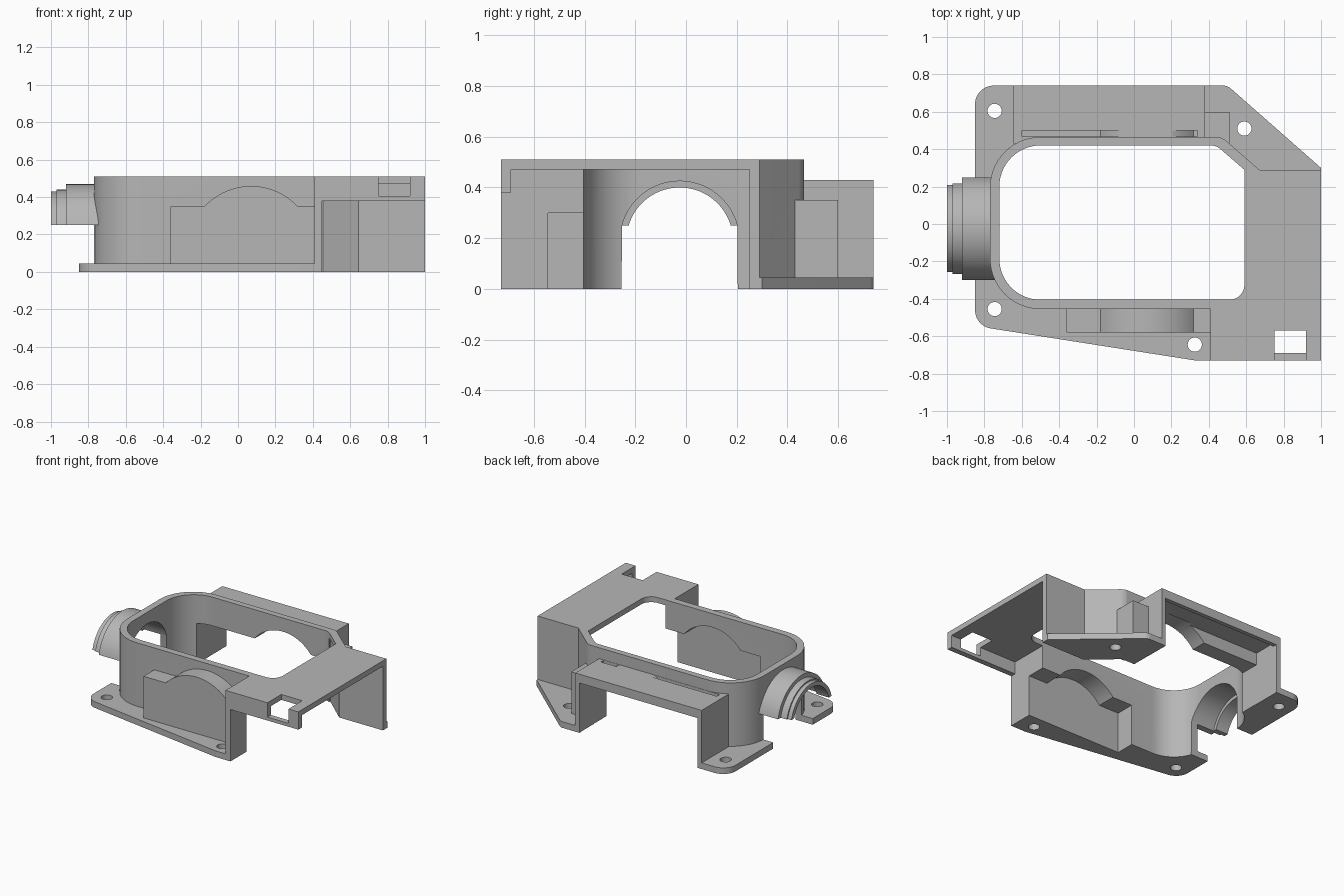
import bpy, bmesh, math
from mathutils import Vector

if "Cube" in bpy.data.objects:
    bpy.data.objects.remove(bpy.data.objects["Cube"])

grey = bpy.data.materials.new("housing_grey")
grey.diffuse_color = (0.47, 0.47, 0.47, 1)
grey.use_nodes = True
grey.node_tree.nodes["Principled BSDF"].inputs["Base Color"].default_value = grey.diffuse_color


def rounded(corners, n=14):
    """Polygon from (x, y, radius) corners."""
    pts = []
    for i, (x, y, r) in enumerate(corners):
        p = Vector((x, y))
        if r == 0:
            pts.append((x, y))
            continue
        u = (Vector(corners[i - 1][:2]) - p).normalized()
        v = (Vector(corners[(i + 1) % len(corners)][:2]) - p).normalized()
        half = u.angle(v) / 2
        c = p + (u + v).normalized() * (r / math.sin(half))
        s, e = p + u * (r / math.tan(half)) - c, p + v * (r / math.tan(half)) - c
        a0 = math.atan2(s.y, s.x)
        d = (math.atan2(e.y, e.x) - a0 + math.pi) % (2 * math.pi) - math.pi
        pts += [(c.x + r * math.cos(a0 + d * k / n), c.y + r * math.sin(a0 + d * k / n))
                for k in range(n + 1)]
    return pts


def arch(cx, cz, r, z_from, n=32):
    """Arc over the top, right to left, starting and ending at height z_from."""
    a = math.asin((z_from - cz) / r)
    return [(cx + r * math.cos(a + (math.pi - 2 * a) * k / n),
             cz + r * math.sin(a + (math.pi - 2 * a) * k / n)) for k in range(n + 1)]


def rect(x0, x1, y0, y1):
    return [(x0, y0), (x1, y0), (x1, y1), (x0, y1)]


def prism(name, pts, lo, hi, axis="z"):
    """Extrude a 2D profile along an axis."""
    place = {"z": lambda a, b, c: (a, b, c),
             "y": lambda a, b, c: (a, c, b),
             "x": lambda a, b, c: (c, a, b)}[axis]
    bm = bmesh.new()
    low = [bm.verts.new(place(a, b, lo)) for a, b in pts]
    top = [bm.verts.new(place(a, b, hi)) for a, b in pts]
    bm.faces.new(low)
    bm.faces.new(top)
    for i in range(len(pts)):
        j = (i + 1) % len(pts)
        bm.faces.new((low[i], low[j], top[j], top[i]))
    bmesh.ops.recalc_face_normals(bm, faces=bm.faces)
    me = bpy.data.meshes.new(name)
    bm.to_mesh(me)
    bm.free()
    me.materials.append(grey)
    ob = bpy.data.objects.new(name, me)
    bpy.context.collection.objects.link(ob)
    return ob


def combine(target, parts, operation):
    bpy.context.view_layer.objects.active = target
    for part in parts:
        mod = target.modifiers.new("bool", "BOOLEAN")
        mod.operation, mod.solver, mod.object = operation, "EXACT", part
        bpy.ops.object.modifier_apply(modifier=mod.name)
        bpy.data.objects.remove(part)


PIPE_Y, PIPE_Z = -0.025, 0.19      # pipe collar axis
ARCH_X, ARCH_Z = 0.07, 0.12        # bearing arch centre


def bearing(x0, x1, base, shoulder, r):
    return [(x0, base), (x1, base), (x1, shoulder)] + \
        arch(ARCH_X, ARCH_Z, r, shoulder) + [(x0, shoulder)]


# main rounded frame
housing = prism("housing", rounded([(-0.77, -0.455, 0.27), (0.45, -0.455, 0),
                                    (0.45, 0.465, 0), (-0.77, 0.465, 0.27)]), 0, 0.51)

solids = [
    # side compartment with slanted back corner
    prism("side_compartment", rounded([(0.41, -0.73, 0), (1, -0.73, 0), (1, 0.29, 0),
                                       (0.67, 0.29, 0), (0.47, 0.465, 0.08), (0.41, 0.465, 0)]), 0, 0.51),
    # mounting flange
    prism("flange", rounded([(-0.85, 0.74, 0.1), (0.5, 0.74, 0.06), (1, 0.30, 0), (1, 0.27, 0),
                             (0.6, 0.27, 0), (0.412, -0.6, 0), (0.412, -0.73, 0),
                             (0.33, -0.73, 0.1), (-0.85, -0.545, 0.1)]), 0, 0.045),
    # front bearing boss, back box and small corner block
    prism("front_boss", bearing(-0.36, 0.42, 0, 0.35, 0.339), -0.58, -0.43, "y"),
    prism("back_box", rect(-0.645, 0.38, 0.43, 0.74), 0, 0.43),
    prism("corner_block", rect(0.37, 0.51, 0.42, 0.6), 0, 0.35),
]
# stepped half-pipe collar
for r, x0 in ((0.28, -0.92), (0.25, -0.97), (0.24, -1.0)):
    solids.append(prism("collar", arch(PIPE_Y, PIPE_Z, r, 0.25), x0, -0.71, "x"))
combine(housing, solids, "UNION")

cuts = [
    # top opening
    prism("opening", rounded([(-0.72, -0.405, 0.22), (0.59, -0.405, 0.08), (0.59, 0.29, 0),
                              (0.44, 0.42, 0.08), (-0.72, 0.42, 0.22)]), -0.1, 0.7),
    # hollow of the side compartment, open to the right
    prism("side_hollow", [(0.45, -0.69), (1.1, -0.69), (1.1, 0.25), (0.645, 0.25),
                          (0.455, 0.42), (0.45, 0.42)], -0.1, 0.47),
    prism("front_window", rect(0.45, 1.1, -0.1, 0.38), -0.8, -0.66, "y"),
    prism("latch_hole", rect(0.75, 0.92, -0.8, -0.57), 0.405, 0.7),
    # bearing pockets front and back
    prism("front_pocket", bearing(-0.32, 0.47, -0.1, 0.30, 0.29), -0.545, -0.36, "y"),
    prism("back_pocket", bearing(-0.61, 0.35, -0.1, 0.30, 0.29), 0.36, 0.56, "y"),
    # back box hollow, open behind under a shallow skirt
    prism("back_hollow", rect(-0.612, 0.348, 0.535, 0.71), -0.1, 0.39),
    prism("back_window", rect(-0.611, 0.347, -0.1, 0.365), 0.65, 0.8, "y"),
    # groove in the lid following the bearing arch
    prism("groove", [(0.34, 0.35), (0.34, 0.6), (-0.6, 0.6), (-0.6, 0.35)] +
          arch(ARCH_X, ARCH_Z, 0.339, 0.35)[::-1], 0.467, 0.50, "y"),
    # pipe passage and slot down through the flange
    prism("pipe_slot", [(-0.255, -0.1), (0.205, -0.1)] +
          arch(PIPE_Y, PIPE_Z, 0.235, 0.25), -0.9, -0.6, "x"),
    prism("pipe_bore", arch(PIPE_Y, PIPE_Z, 0.21, 0.2), -1.1, -0.6, "x"),
]
# screw holes
for x, y in ((-0.745, 0.605), (0.59, 0.51), (0.325, -0.645), (-0.745, -0.455)):
    ring = [(x + 0.038 * math.cos(k * math.pi / 14), y + 0.038 * math.sin(k * math.pi / 14))
            for k in range(28)]
    cuts.append(prism("screw_hole", ring, -0.1, 0.2))
combine(housing, cuts, "DIFFERENCE")

bpy.ops.object.select_all(action="DESELECT")
housing.select_set(True)
bpy.context.view_layer.objects.active = housing
bpy.ops.object.shade_smooth_by_angle(angle=math.radians(25))
